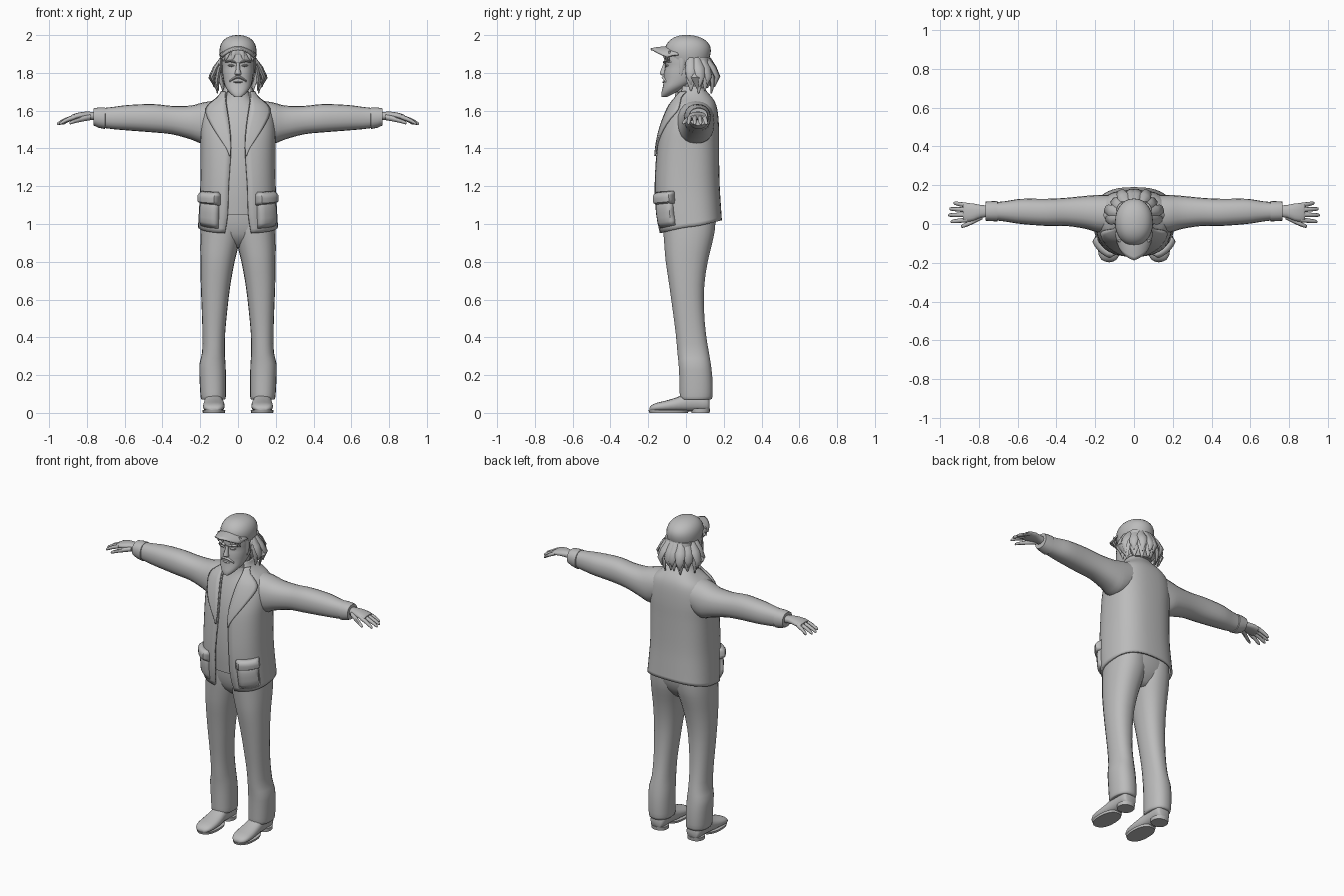
import bpy, bmesh, math
from mathutils import Vector

grey = bpy.data.materials.new("plain grey")
grey.diffuse_color = (0.5, 0.5, 0.5, 1)


def skin(name, rings, closed=True, cap=True, mirror=False, thick=0, offset=1, angle=50):
    """Skin a list of equal point rings into one object."""
    bm = bmesh.new()
    vs = [[bm.verts.new(p) for p in r] for r in rings]
    n = len(rings[0])
    for a, b in zip(vs, vs[1:]):
        for i in range(n if closed else n - 1):
            j = (i + 1) % n
            bm.faces.new((a[i], a[j], b[j], b[i]))
    if closed and cap:
        bm.faces.new(vs[0])
        bm.faces.new(vs[-1])
    bmesh.ops.recalc_face_normals(bm, faces=bm.faces)
    me = bpy.data.meshes.new(name)
    bm.to_mesh(me)
    bm.free()
    me.materials.append(grey)
    ob = bpy.data.objects.new(name, me)
    bpy.context.collection.objects.link(ob)
    bpy.ops.object.select_all(action='DESELECT')
    bpy.context.view_layer.objects.active = ob
    ob.select_set(True)
    bpy.ops.object.shade_smooth_by_angle(angle=math.radians(angle))
    if thick:
        m = ob.modifiers.new("thickness", 'SOLIDIFY')
        m.thickness, m.offset = thick, offset
    if mirror:
        ob.modifiers.new("mirror", 'MIRROR')
    return ob


def smooth_rows(rows, k):
    """Catmull-Rom interpolation between rows of numbers."""
    out = []
    for i in range(len(rows) - 1):
        p0, p1, p2, p3 = (rows[max(0, min(len(rows) - 1, i + d))] for d in (-1, 0, 1, 2))
        for s in range(k):
            t = s / k
            out.append([0.5 * (2 * b + (c - a) * t + (2 * a - 5 * b + 4 * c - d) * t * t
                               + (3 * b - a - 3 * c + d) * t ** 3)
                        for a, b, c, d in zip(p0, p1, p2, p3)])
    return out + [list(rows[-1])]


def power(v, n):
    return math.copysign(abs(v) ** (2 / n), v)


def loft(name, axis, rows, n=2.3, seg=20, k=2, **kw):
    """Rows are (position on axis, low/high of 1st and 2nd other axis)."""
    rings = []
    for p, a0, a1, b0, b1 in smooth_rows(rows, k):
        ring = []
        for i in range(seg):
            t = math.tau * i / seg
            a = (a0 + a1) / 2 + (a1 - a0) / 2 * power(math.cos(t), n)
            b = (b0 + b1) / 2 + (b1 - b0) / 2 * power(math.sin(t), n)
            ring.append({'x': (p, a, b), 'y': (a, p, b), 'z': (a, b, p)}[axis])
        rings.append(ring)
    return skin(name, rings, **kw)


def lock(name, pts, widths, thick, side, mirror=True, seg=6):
    """Flattened tapering strand through pts."""
    side = Vector(side).normalized()
    rings = []
    for i, (p, w) in enumerate(zip(pts, widths)):
        d = Vector(pts[min(i + 1, len(pts) - 1)]) - Vector(pts[max(i - 1, 0)])
        nrm = d.cross(side).normalized()
        rings.append([Vector(p) + side * w * math.cos(math.tau * j / seg)
                      + nrm * min(thick, w) * math.sin(math.tau * j / seg) for j in range(seg)])
    return skin(name, rings, mirror=mirror)


# Jacket body: z, half width, front y, back y, half opening
JACKET = smooth_rows([
    (.95, .212, -.142, .19, .07), (1.05, .207, -.16, .185, .055), (1.2, .2, -.168, .178, .05),
    (1.4, .198, -.155, .175, .037), (1.5, .2, -.135, .175, .042), (1.58, .19, -.108, .17, .052),
    (1.63, .165, -.085, .16, .06), (1.665, .12, -.062, .142, .064), (1.7, .085, -.042, .112, .062),
    (1.73, .072, -.03, .09, .05)], 3)


def jacket_row(z):
    for a, b in zip(JACKET, JACKET[1:]):
        if z <= b[0]:
            t = (z - a[0]) / (b[0] - a[0])
            return [u + (v - u) * t for u, v in zip(a, b)]
    return JACKET[-1]


def jacket_point(ang, z, out=0):
    _, hw, yf, yb, _ = jacket_row(z)
    yc, ry = (yf + yb) / 2, (yb - yf) / 2
    lift = .07 * max(0, 1 - (z - .95) / .3) * (1 - math.cos(ang)) / 2
    return ((hw + out) * power(math.sin(ang), 2.6),
            yc - (ry + out) * power(math.cos(ang), 2.6), z + lift)


def angle_at(x, z):
    return math.asin(min(1, x / jacket_row(z)[1]) ** 1.3)


rings = []
for r in JACKET:
    a0 = angle_at(r[4], r[0])
    rings.append([jacket_point(a0 + (math.tau - 2 * a0) * i / 40, r[0]) for i in range(41)])
skin("jacket_body", rings, closed=False, thick=.012, offset=-1)

# Lapels folded over the chest: z, outer edge x
rings = []
for z, xo in smooth_rows([(1.36, .045), (1.4, .06), (1.47, .105), (1.53, .14), (1.59, .165),
                          (1.63, .15), (1.67, .1), (1.7, .082)], 2):
    a0, a1 = angle_at(jacket_row(z)[4], z), angle_at(xo, z)
    rings.append([jacket_point(a0 + (a1 - a0) * i / 5, z, .006) for i in range(6)])
skin("lapel", rings, closed=False, mirror=True, thick=.009, offset=0)


# Patch pockets with flaps wrapped around the jacket front
def pocket(name, z0, z1, a0, a1, bulge):
    rings = []
    for i in range(7):
        v = i / 6
        rings.append([jacket_point(a0 + (a1 - a0) * j / 8, z0 + (z1 - z0) * v,
                                   -.004 + bulge * min(1, 4 * v + .3, 4 * (1 - v) + .1)
                                   * (1 if 0 < j < 8 else 0)) for j in range(9)])
    skin(name, rings, closed=False, mirror=True, thick=.008, offset=0)


pocket("pocket", .975, 1.13, .42, 1.2, .016)
pocket("pocket_flap", 1.1, 1.165, .38, 1.26, .027)

# Sleeves and cuffs
loft("sleeve", 'x', [(.1, -.05, .15, 1.46, 1.655), (.18, -.045, .15, 1.425, 1.645),
                     (.25, -.025, .145, 1.448, 1.627), (.35, -.01, .135, 1.475, 1.625),
                     (.45, -.01, .13, 1.485, 1.635), (.58, 0, .13, 1.495, 1.63),
                     (.66, .012, .118, 1.502, 1.62), (.72, .02, .112, 1.51, 1.613)],
     k=3, mirror=True)
loft("cuff", 'x', [(.7, .022, .11, 1.515, 1.607), (.705, .013, .119, 1.503, 1.617),
                   (.74, .015, .117, 1.51, 1.617), (.765, .017, .115, 1.522, 1.612),
                   (.765, .027, .105, 1.533, 1.602)], k=1, mirror=True)

# Hands
loft("palm", 'x', [(.74, .038, .094, 1.545, 1.592), (.79, .032, .098, 1.553, 1.595),
                   (.83, .016, .106, 1.555, 1.593), (.87, .012, .107, 1.552, 1.583),
                   (.882, .022, .1, 1.557, 1.577)], seg=14, mirror=True)
for nm, y0, y1, tip in (("index", .022, .012, .945), ("middle", .048, .046, .958),
                        ("ring", .073, .078, .952), ("little", .096, .108, .93)):
    rows = []
    for t, r in ((0, .013), (.5, .0115), (.9, .009), (1, .004)):
        x, y, z = .86 + (tip - .86) * t, y0 + (y1 - y0) * t, 1.568 - .038 * t ** 1.3
        rows.append((x, y - r, y + r, z - r, z + r))
    loft(nm + "_finger", 'x', rows, n=2, seg=8, mirror=True)
loft("thumb", 'x', [(.78, .025, .06, 1.55, 1.582), (.82, .005, .033, 1.543, 1.572),
                    (.86, -.013, .011, 1.535, 1.558), (.885, -.02, -.002, 1.528, 1.546),
                    (.893, -.016, -.008, 1.529, 1.538)], n=2, seg=8, mirror=True)

# Shirt and neck
loft("shirt", 'z', [(1.05, -.17, .17, -.138, .15), (1.2, -.175, .175, -.148, .155),
                    (1.4, -.175, .175, -.138, .155), (1.52, -.17, .17, -.115, .15),
                    (1.6, -.14, .14, -.088, .14), (1.65, -.09, .09, -.066, .12),
                    (1.68, -.068, .068, -.058, .09), (1.7, -.064, .064, -.054, .08)], seg=28)
loft("neck", 'z', [(1.62, -.06, .06, -.05, .085), (1.72, -.058, .058, -.045, .08),
                   (1.8, -.06, .06, -.045, .085)], n=2)

# Trousers
loft("trouser_hips", 'z', [(.875, -.06, .06, -.045, .085), (.92, -.14, .14, -.095, .125),
                           (.98, -.18, .18, -.118, .152), (1.05, -.185, .185, -.128, .16),
                           (1.15, -.18, .18, -.13, .15)], n=2.6, seg=28)
loft("trouser_leg", 'z', [(.07, .075, .19, -.02, .125), (.075, .066, .196, -.032, .138),
                          (.11, .064, .2, -.034, .142), (.19, .064, .204, -.036, .14),
                          (.26, .066, .204, -.04, .132), (.32, .07, .19, -.046, .122),
                          (.42, .068, .188, -.055, .106), (.55, .056, .192, -.072, .096),
                          (.68, .04, .197, -.09, .098), (.8, .018, .199, -.108, .116),
                          (.88, -.002, .2, -.115, .135), (.96, -.02, .198, -.121, .153),
                          (1.04, -.02, .192, -.125, .158)], k=2, seg=22, mirror=True)

# Shoes
loft("shoe_upper", 'y', [(.124, .095, .16, .015, .075), (.11, .082, .174, .008, .1),
                         (.06, .08, .176, .008, .11), (0, .08, .178, .008, .102),
                         (-.05, .073, .182, .008, .082), (-.11, .07, .186, .008, .064),
                         (-.16, .076, .182, .008, .052), (-.185, .092, .166, .009, .038),
                         (-.193, .11, .148, .012, .026)], n=2.4, seg=16, mirror=True)
loft("shoe_heel", 'z', [(0, .078, .178, .03, .125), (.022, .076, .18, .03, .128)],
     k=1, seg=16, mirror=True)
loft("shoe_sole", 'z', [(0, .07, .186, -.194, .01), (.014, .067, .189, -.198, .015)],
     k=1, seg=20, mirror=True)

# Head with jaw and pointed beard
loft("head", 'z', [(1.672, -.018, .018, -.13, -.1), (1.69, -.04, .04, -.131, -.065),
                   (1.72, -.064, .064, -.124, -.01), (1.755, -.076, .076, -.118, .05),
                   (1.8, -.083, .083, -.117, .085), (1.835, -.085, .085, -.11, .1),
                   (1.86, -.087, .087, -.112, .11), (1.92, -.088, .088, -.105, .115)],
     n=2.3, seg=24)
loft("nose", 'z', [(1.785, -.012, .012, -.125, -.1), (1.795, -.018, .018, -.14, -.1),
                   (1.815, -.012, .012, -.134, -.1), (1.855, -.008, .008, -.117, -.1)],
     n=2, seg=10)
loft("moustache", 'x', [(-.045, -.112, -.1, 1.75, 1.76), (-.02, -.126, -.1, 1.764, 1.78),
                        (0, -.13, -.1, 1.77, 1.783), (.02, -.126, -.1, 1.764, 1.78),
                        (.045, -.112, -.1, 1.75, 1.76)], n=2, seg=8)
loft("lower_lip", 'x', [(-.025, -.118, -.1, 1.748, 1.754), (0, -.126, -.1, 1.745, 1.757),
                        (.025, -.118, -.1, 1.748, 1.754)], n=2, seg=8)
loft("eye", 'x', [(.018, -.108, -.1, 1.837, 1.841), (.035, -.113, -.095, 1.832, 1.846),
                  (.052, -.103, -.09, 1.837, 1.841)], n=2, seg=8, mirror=True)
loft("eyebrow", 'x', [(.012, -.122, -.1, 1.85, 1.86), (.04, -.117, -.09, 1.857, 1.869),
                      (.068, -.095, -.07, 1.854, 1.862)], n=2, seg=8, mirror=True)
loft("ear", 'z', [(1.8, .08, .09, .0, .016), (1.82, .08, .097, -.004, .03),
                  (1.855, .08, .104, -.004, .04), (1.872, .08, .097, .006, .032)],
     n=2, seg=10, mirror=True)

# Cap crown and curved brim
loft("cap_crown", 'z', [(1.872, -.094, .094, -.098, .122), (1.9, -.098, .098, -.11, .13),
                        (1.935, -.096, .096, -.11, .13), (1.965, -.083, .083, -.093, .112),
                        (1.986, -.06, .06, -.066, .08), (1.997, -.03, .03, -.035, .043),
                        (2, -.008, .008, -.01, .014)], n=2.1, seg=28)
rings = []
for i in range(7):
    v = i / 6
    rings.append([(.096 * u * (1 - .12 * v), -.035 * (1 - abs(u)) - .04 - v * (.1 + .012 * (1 - u * u))
                   + .04 * v * u ** 4, 1.937 - .042 * u * u - .012 * v * v)
                  for u in [j / 6 - 1 for j in range(13)]])
skin("cap_brim", rings, closed=False, thick=.01, offset=0)

# Hair: full nape mass, layered locks flaring out below the cap, fringe strands
loft("hair_mass", 'z', [(1.72, -.06, .06, .05, .115), (1.76, -.083, .083, .03, .14),
                        (1.82, -.09, .09, .025, .138), (1.885, -.09, .09, .02, .125)], n=2.2)
for i, deg in enumerate((6, 28, 50, 72, 92)):
    a = math.radians(deg)
    for lay, (flare, drop) in enumerate(((.05, .135), (.025, .17))):
        d = Vector((math.sin(a), math.cos(a), 0))
        side = (d.y, -d.x, 0)
        base = Vector((.086 * d.x, .03 + .09 * d.y, 1.875))
        f = flare + .012 * (i % 2)
        p = [base, base + d * f * .6 - Vector((0, 0, drop * .35)),
             base + d * f - Vector((0, 0, drop * .7)),
             base + d * f * .75 - Vector((0, 0, drop + .015 * (i % 2)))]
        lock("hair_lock", p, (.02, .03, .024, .003), .013, side)
lock("side_hair_wing", [(.085, .04, 1.84), (.115, .045, 1.805), (.145, .055, 1.775),
                        (.115, .06, 1.715)], (.02, .03, .028, .004), .012, (-.2, 1, 0))
lock("sideburn", [(.086, -.02, 1.88), (.087, -.022, 1.83), (.083, -.028, 1.785)],
     (.018, .014, .004), .006, (0, 1, 0))
for x, dx in ((.02, .015), (.05, .02), (.072, .008)):
    y = -.108 + 4 * x * x
    lock("fringe_strand", [(x, y, 1.915), (x + dx * .5, y - .008, 1.885), (x + dx, y - .002, 1.86)],
         (.013, .01, .002), .006, (1, .3, 0))
